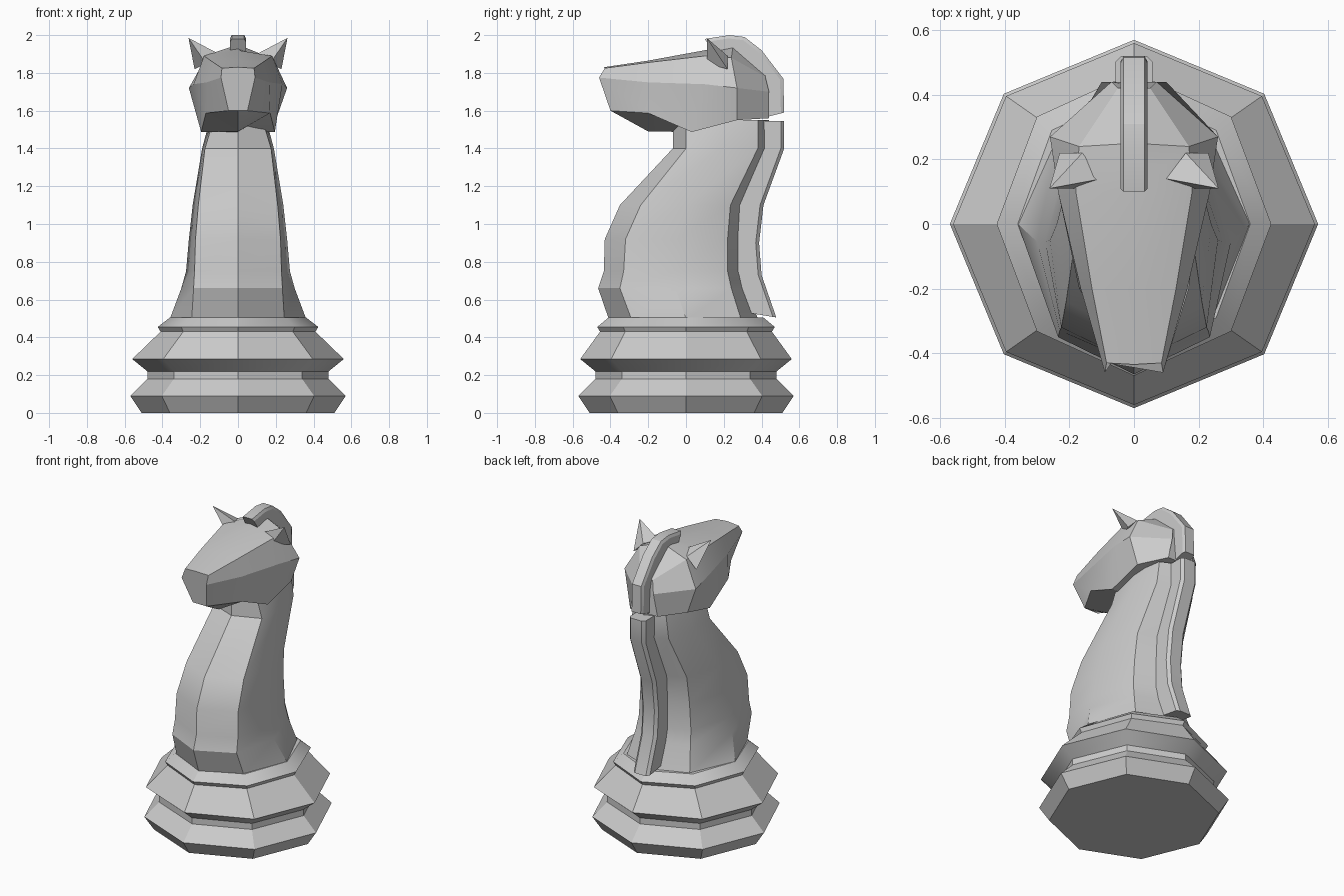
import bpy
import math
from mathutils import Vector

cube = bpy.data.objects.get("Cube")
if cube:
    bpy.data.objects.remove(cube, do_unlink=True)

stone = bpy.data.materials.new("light_grey")
stone.use_nodes = True
grey = (0.6, 0.6, 0.6, 1)
stone.diffuse_color = grey
stone.node_tree.nodes["Principled BSDF"].inputs["Base Color"].default_value = grey


def make(name, verts, faces, angle=30):
    """Mesh object with consistent outward normals and sharp hard edges."""
    me = bpy.data.meshes.new(name)
    me.from_pydata(verts, [], faces)
    ob = bpy.data.objects.new(name, me)
    bpy.context.collection.objects.link(ob)
    me.materials.append(stone)
    bpy.ops.object.select_all(action='DESELECT')
    bpy.context.view_layer.objects.active = ob
    ob.select_set(True)
    bpy.ops.object.mode_set(mode='EDIT')
    bpy.ops.mesh.select_all(action='SELECT')
    bpy.ops.mesh.normals_make_consistent(inside=False)
    bpy.ops.object.mode_set(mode='OBJECT')
    bpy.ops.object.shade_smooth_by_angle(angle=math.radians(angle))
    return ob


def loft(name, rings, angle=30):
    """Join rings of equal length with quads and cap both ends."""
    n, verts = len(rings[0]), [v for r in rings for v in r]
    faces = [tuple(range(n)), tuple(range(len(verts) - n, len(verts)))]
    for k in range(len(rings) - 1):
        for i in range(n):
            a, b = k * n + i, k * n + (i + 1) % n
            faces.append((a, b, b + n, a + n))
    return make(name, verts, faces, angle)


def mirrored(half):
    """Close a half ring whose first and last points lie on x = 0."""
    return half + [(-x, y, z) for x, y, z in half[-2:0:-1]]


# Stepped eight-sided base: x radius, y radius, height
steps = [(.51, .51, 0), (.57, .57, .09), (.48, .48, .18), (.48, .48, .22),
         (.56, .56, .285), (.41, .455, .43), (.425, .47, .455), (.36, .41, .505)]
loft("base", [[(rx * math.cos(i * math.pi / 4), ry * math.sin(i * math.pi / 4), z)
               for i in range(8)] for rx, ry, z in steps])

# Neck: z, front ridge y, front edge x and y, side x, back edge x and y, back ridge y
neck = [(.5, -.41, .245, -.29, .36, .23, .29, .38),
        (.66, -.465, .235, -.35, .30, .20, .24, .32),
        (.75, -.435, .23, -.33, .275, .19, .22, .30),
        (.92, -.43, .225, -.32, .26, .18, .22, .30),
        (1.1, -.35, .21, -.24, .24, .17, .235, .31),
        (1.4, -.07, .175, 0, .19, .14, .38, .44),
        (1.55, -.07, .13, 0, .15, .12, .38, .44)]
loft("neck", [mirrored([(0, fy, z), (ex, ey, z), (sx, (ey + by) / 2, z),
                        (bx, by, z), (0, ry, z)])
              for z, fy, ex, ey, sx, bx, by, ry in neck])

# Head: half rings from nose to back, top centre round to bottom centre
head = [
    [(0, -.435, 1.83), (.085, -.43, 1.825), (.09, -.46, 1.775), (.05, -.40, 1.6), (0, -.40, 1.6)],
    [(0, -.2, 1.865), (.13, -.2, 1.855), (.165, -.2, 1.75), (.17, -.2, 1.587), (0, -.2, 1.49)],
    [(0, .1, 1.92), (.18, .1, 1.89), (.235, .1, 1.74), (.195, .03, 1.487), (0, .03, 1.487)],
    [(0, .25, 1.95), (.17, .24, 1.88), (.26, .27, 1.72), (.2, .27, 1.55), (0, .27, 1.55)],
    [(0, .43, 1.8), (.05, .42, 1.78), (.07, .44, 1.7), (.1, .44, 1.56), (0, .44, 1.56)],
]
loft("head", [mirrored(r) for r in head], 20)

# Pointed ears
for side, label in ((1, "left"), (-1, "right")):
    pts = [(.1, .14, 1.9), (.16, .22, 1.89), (.23, .22, 1.82), (.17, .11, 1.85), (.262, .11, 1.985)]
    make(label + "_ear", [(side * x, y, z) for x, y, z in pts],
         [(0, 1, 2, 3), (0, 1, 4), (1, 2, 4), (2, 3, 4), (3, 0, 4)], 20)


def mane(name, spine, half, rim):
    """Strip with a narrower rim; spine pairs are inner and outer (y, z)."""
    rings = []
    for iy, iz, oy, oz in spine:
        a, b = Vector((0, iy, iz)), Vector((0, oy, oz))
        m = b + (a - b).normalized() * .018
        rings.append([(-half, a.y, a.z), (-half, m.y, m.z), (-rim, b.y, b.z),
                      (rim, b.y, b.z), (half, m.y, m.z), (half, a.y, a.z)])
    return loft(name, rings, 25)


# Crest over the head, then the strip down the back of the neck
mane("head_mane", [(.15, 1.9, .1, 1.98), (.2, 1.88, .23, 2.0), (.26, 1.87, .31, 1.99),
                   (.33, 1.83, .4, 1.92), (.4, 1.74, .515, 1.77), (.4, 1.56, .52, 1.59)],
     .042, .033)
mane("neck_mane", [(.4, 1.545, .52, 1.545), (.4, 1.4, .52, 1.4), (.27, 1.1, .41, 1.1),
                   (.26, .9, .387, .9), (.26, .74, .4, .73), (.33, .53, .478, .505)],
     .058, .04)
